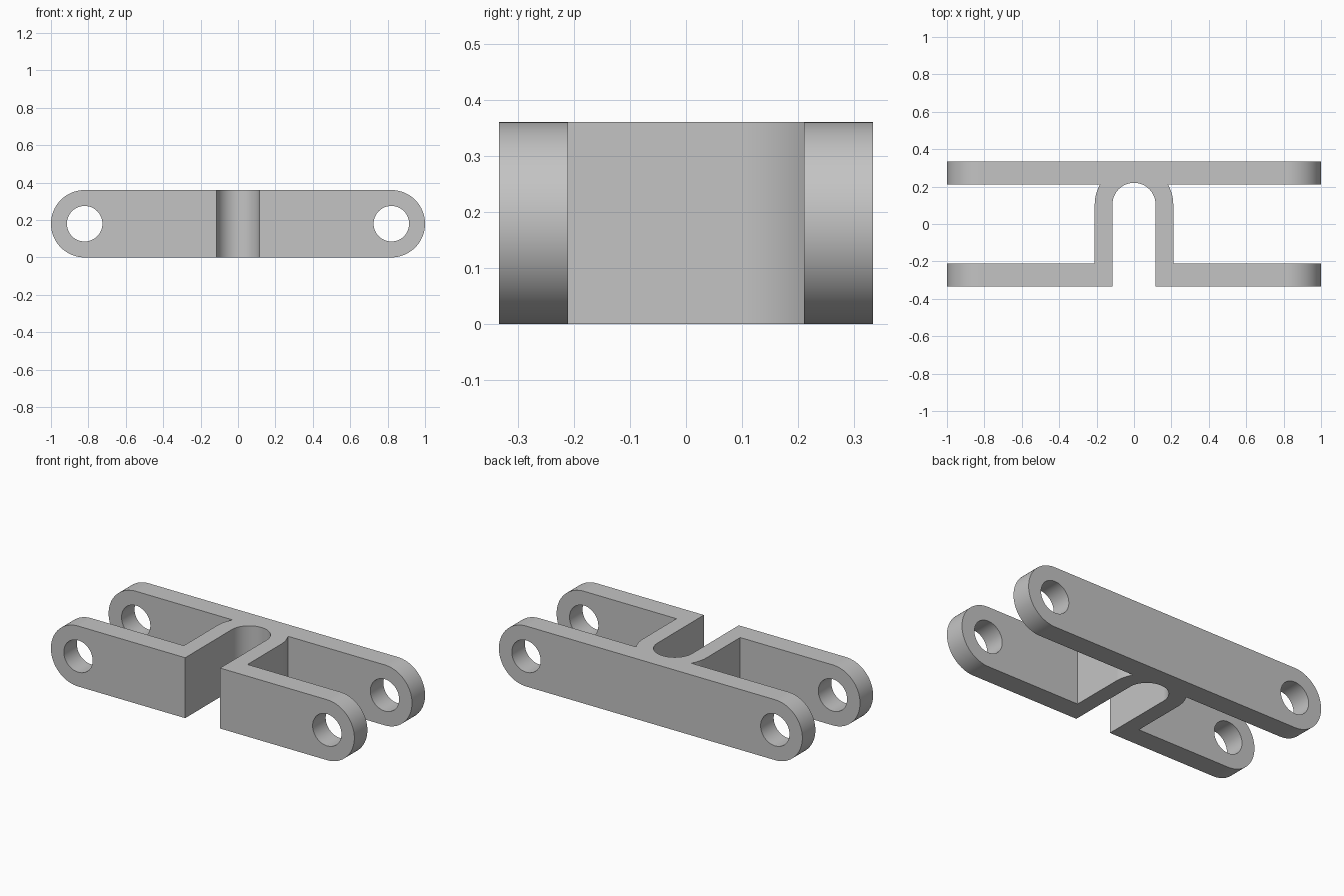
import bpy
import bmesh
from math import sin, cos, pi
from mathutils import Vector

if "Cube" in bpy.data.objects:
    bpy.data.objects.remove(bpy.data.objects["Cube"])

HEIGHT = 0.36
END_R = HEIGHT / 2          # rounded link ends
PIN_X = 1 - END_R           # pin hole centres
HOLE_R = 0.095
OUT_Y, IN_Y = 0.333, 0.21   # outer and inner faces of the plates
SLOT_R, WALL_R = 0.115, 0.21
ARC_Y = 0.105               # centre of the bend of the web

steel = bpy.data.materials.new("plain grey")
steel.use_nodes = True
grey = (0.55, 0.55, 0.55, 1)
steel.diffuse_color = grey
steel.node_tree.nodes["Principled BSDF"].inputs["Base Color"].default_value = grey


def arc(cx, cy, r, start, end, n):
    """Points on a circular arc."""
    angles = [start + (end - start) * i / n for i in range(n + 1)]
    return [(cx + r * cos(a), cy + r * sin(a)) for a in angles]


def prism(name, profile, to_3d, offset):
    """Extrude a 2D profile, placed by to_3d, along offset."""
    bm = bmesh.new()
    face = bm.faces.new([bm.verts.new(to_3d(*p)) for p in profile])
    grown = bmesh.ops.extrude_face_region(bm, geom=[face], use_keep_orig=True)
    moved = [v for v in grown["geom"] if isinstance(v, bmesh.types.BMVert)]
    bmesh.ops.translate(bm, verts=moved, vec=Vector(offset))
    bmesh.ops.recalc_face_normals(bm, faces=bm.faces)
    mesh = bpy.data.meshes.new(name)
    bm.to_mesh(mesh)
    bm.free()
    mesh.materials.append(steel)
    obj = bpy.data.objects.new(name, mesh)
    bpy.context.collection.objects.link(obj)
    return obj


def combine(target, tool, operation):
    """Apply a boolean and discard the tool."""
    tool.hide_render = True
    mod = target.modifiers.new(operation.lower(), "BOOLEAN")
    mod.operation, mod.solver, mod.object = operation, "EXACT", tool
    bpy.context.view_layer.objects.active = target
    bpy.ops.object.modifier_apply(modifier=mod.name)
    bpy.data.objects.remove(tool)


# Plan outline: full back plate, U-shaped web and split front plate
half = arc(0, ARC_Y, SLOT_R, pi / 2, 0, 24)
half += [(SLOT_R, -OUT_Y), (1.1, -OUT_Y), (1.1, -IN_Y), (WALL_R, -IN_Y)]
half += arc(0, ARC_Y, WALL_R, 0, pi / 6, 10)
half += [(1.1, IN_Y), (1.1, OUT_Y)]
outline = half + [(-x, y) for x, y in reversed(half[1:])]
link = prism("double_clevis_link", outline, lambda x, y: (x, y, -0.1), (0, 0, 0.6))

# Side profile with rounded ends
side = arc(PIN_X, END_R, END_R, -pi / 2, pi / 2, 40)
side += arc(-PIN_X, END_R, END_R, pi / 2, 3 * pi / 2, 40)
upright = lambda x, z: (x, -0.5, z)
combine(link, prism("end_rounder", side, upright, (0, 1, 0)), "INTERSECT")

# Pin holes through both plates
for sx in (-1, 1):
    ring = arc(sx * PIN_X, END_R, HOLE_R, 0, 2 * pi, 48)[:-1]
    combine(link, prism("pin_hole", ring, upright, (0, 1, 0)), "DIFFERENCE")

# Smooth curved walls, crisp edges
bpy.ops.object.select_all(action="DESELECT")
link.select_set(True)
bpy.context.view_layer.objects.active = link
bpy.ops.object.shade_smooth_by_angle(angle=pi / 9)
weighted = link.modifiers.new("flat_face_normals", "WEIGHTED_NORMAL")
weighted.keep_sharp = True
